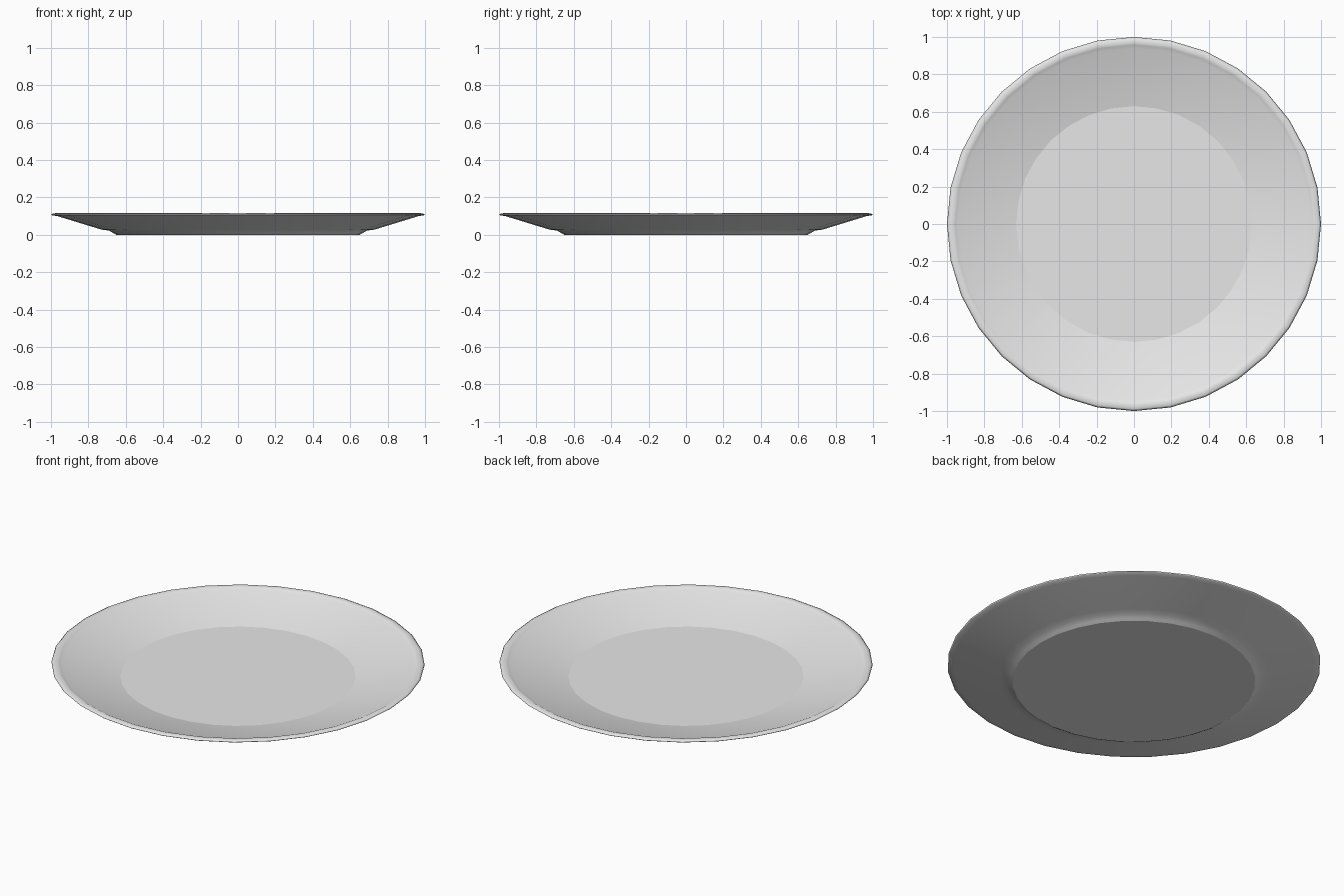
import bpy, bmesh, math

cube = bpy.data.objects.get("Cube")
if cube:
    bpy.data.objects.remove(cube, do_unlink=True)

# Glazed ceramic colour
ceramic = bpy.data.materials.new("light_grey_ceramic")
ceramic.use_nodes = True
colour = (0.8, 0.8, 0.8, 1.0)
ceramic.diffuse_color = colour
ceramic.node_tree.nodes["Principled BSDF"].inputs["Base Color"].default_value = colour

SEGMENTS = 32

# Profile as (radius, height): foot, underside, rounded rim, inner slope, well
profile = [
    (0.65, 0.0), (0.665, 0.008), (0.69, 0.023), (0.73, 0.028),
    (0.965, 0.1), (0.995, 0.105), (1.0, 0.109), (0.99, 0.114),
    (0.968, 0.117), (0.957, 0.112), (0.94, 0.105), (0.63, 0.033),
]


def lathe(name, points, material):
    """Spin a closed profile around z and cap both ends with flat discs."""
    bm = bmesh.new()
    rings = []
    for radius, height in points:
        rings.append([
            bm.verts.new((radius * math.cos(i * math.tau / SEGMENTS),
                          radius * math.sin(i * math.tau / SEGMENTS), height))
            for i in range(SEGMENTS)])
    for low, high in zip(rings, rings[1:]):
        for i in range(SEGMENTS):
            j = (i + 1) % SEGMENTS
            bm.faces.new((low[i], low[j], high[j], high[i]))
    bm.faces.new(reversed(rings[0]))
    bm.faces.new(rings[-1])
    bmesh.ops.recalc_face_normals(bm, faces=bm.faces)
    # Smooth walls, with crisp borders around the flat foot and well
    for face in bm.faces:
        face.smooth = True
    for ring in (rings[0], rings[-1]):
        for i in range(SEGMENTS):
            bm.edges.get((ring[i], ring[(i + 1) % SEGMENTS])).smooth = False
    mesh = bpy.data.meshes.new(name)
    bm.to_mesh(mesh)
    bm.free()
    mesh.materials.append(material)
    obj = bpy.data.objects.new(name, mesh)
    bpy.context.collection.objects.link(obj)
    return obj


# Dinner plate
lathe("plate", profile, ceramic)
